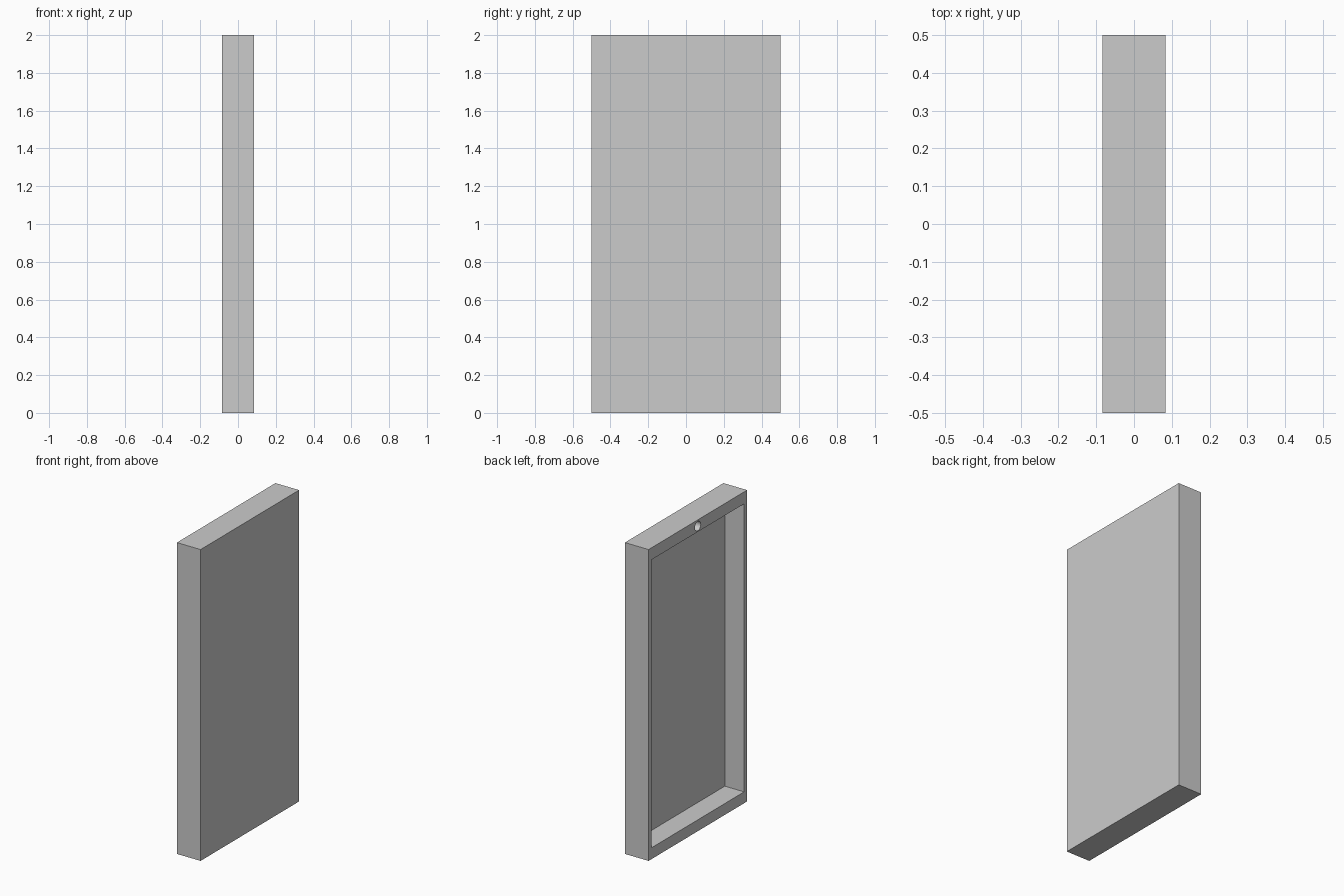
import bpy, math

if "Cube" in bpy.data.objects:
    bpy.data.objects.remove(bpy.data.objects["Cube"])


def box(name, lo, hi):
    """Axis-aligned box between two corners."""
    bpy.ops.mesh.primitive_cube_add(size=1, location=[(a + b) / 2 for a, b in zip(lo, hi)])
    ob = bpy.context.object
    ob.name = name
    ob.scale = [b - a for a, b in zip(lo, hi)]
    bpy.ops.object.transform_apply(location=False, rotation=False, scale=True)
    return ob


def cut(target, cutter):
    """Subtract the cutter, then remove it."""
    mod = target.modifiers.new("cut", 'BOOLEAN')
    mod.operation = 'DIFFERENCE'
    mod.solver = 'EXACT'
    mod.object = cutter
    bpy.context.view_layer.objects.active = target
    bpy.ops.object.modifier_apply(modifier=mod.name)
    bpy.data.objects.remove(cutter, do_unlink=True)


HALF_T = 0.084      # half thickness
DEPTH = 0.137       # recess depth

# Solid slab
panel = box("shallow_case", (-HALF_T, -0.5, 0), (HALF_T, 0.5, 2))

# Rectangular recess open to -x
cut(panel, box("recess", (-HALF_T - 0.1, -0.47, 0.073), (-HALF_T + DEPTH, 0.47, 1.923)))

# Round hole in the top rail
hole_depth = 0.1
bpy.ops.mesh.primitive_cylinder_add(vertices=24, radius=0.03, depth=2 * hole_depth,
                                    location=(-HALF_T, 0, 1.96),
                                    rotation=(0, math.pi / 2, 0))
cut(panel, bpy.context.object)

# Smooth only the hole wall
bpy.ops.object.select_all(action='DESELECT')
panel.select_set(True)
bpy.context.view_layer.objects.active = panel
bpy.ops.object.shade_smooth_by_angle(angle=math.radians(30))
